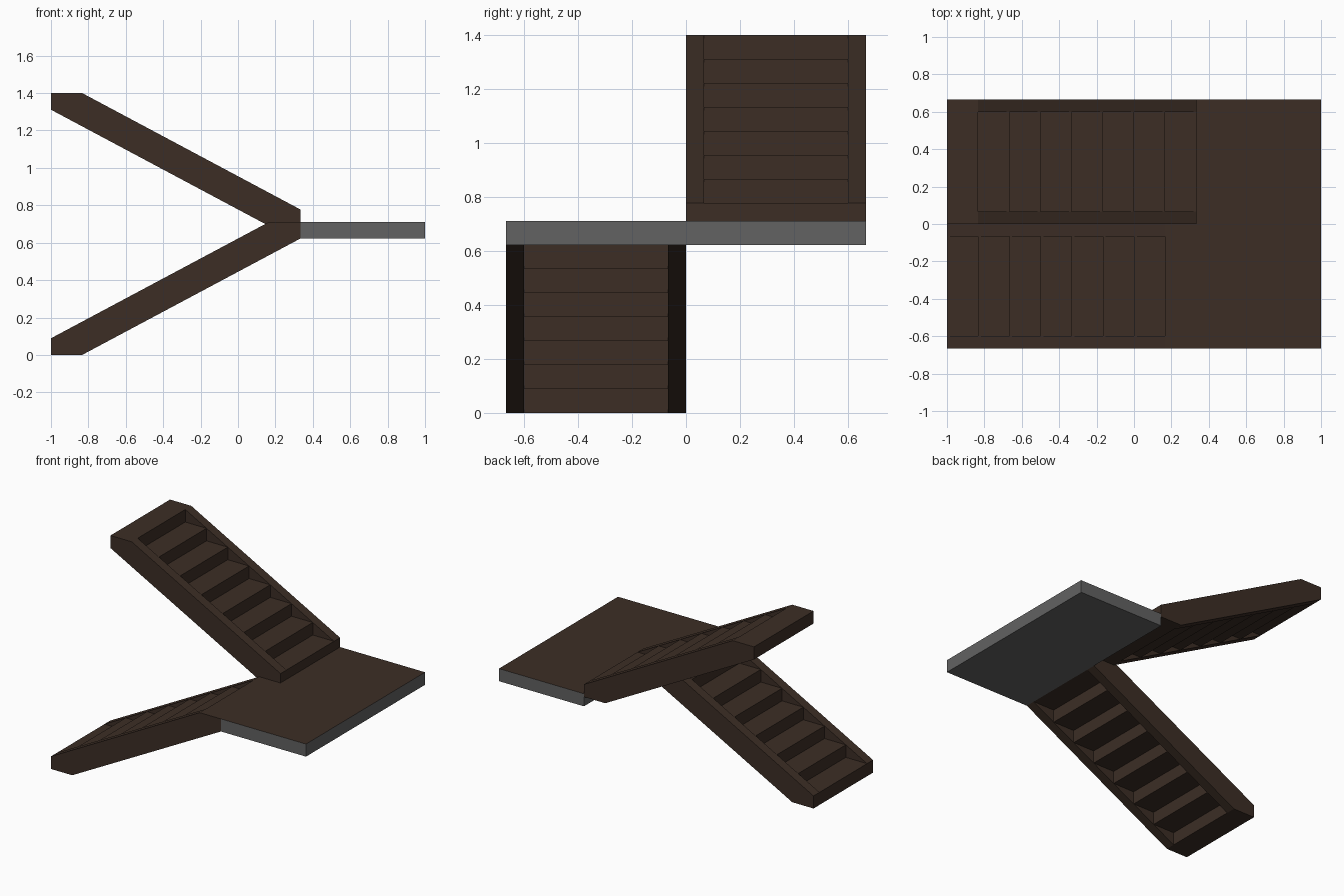
import bpy, bmesh
from mathutils import Matrix, Vector

if "Cube" in bpy.data.objects:
    bpy.data.objects.remove(bpy.data.objects["Cube"])

RUN, RISE, N = 1 / 6, 0.0889, 8        # tread depth, riser height, steps per flight
WIDTH, STRINGER = 2 / 3, 0.067         # flight width, side beam thickness
X0, X1 = -1.0, 1 / 3                   # flight ends


def material(name, rgb):
    m = bpy.data.materials.new(name)
    m.diffuse_color = (*rgb, 1)
    m.use_nodes = True
    m.node_tree.nodes["Principled BSDF"].inputs["Base Color"].default_value = m.diffuse_color
    return m


wood = material("dark_brown", (0.045, 0.027, 0.0185))
grey = material("concrete_grey", (0.122, 0.122, 0.122))


def finish(name, bm, mats):
    bmesh.ops.recalc_face_normals(bm, faces=bm.faces)
    me = bpy.data.meshes.new(name)
    bm.to_mesh(me)
    bm.free()
    for m in mats:
        me.materials.append(m)
    ob = bpy.data.objects.new(name, me)
    bpy.context.collection.objects.link(ob)
    return ob


def add_box(bm, lo, hi):
    lo, hi = Vector(lo), Vector(hi)
    mat = Matrix.Translation((lo + hi) / 2) @ Matrix.Diagonal((*(hi - lo), 1))
    bmesh.ops.create_cube(bm, size=1, matrix=mat)


def flight(prefix, y0, z0, flip):
    """Two sloped side beams with solid block steps between them."""
    fx = (lambda x: X0 + X1 - x) if flip else (lambda x: x)
    top = N * RISE
    profile = [(X0, 0), (X0 + RUN, 0), (X1, top - RISE),
               (X1, top), (X1 - RUN, top), (X0, RISE)]
    # side beams
    for side, y in (("front", y0), ("back", y0 + WIDTH - STRINGER)):
        bm = bmesh.new()
        face = bm.faces.new([bm.verts.new((fx(x), y, z0 + z)) for x, z in profile])
        ext = bmesh.ops.extrude_face_region(bm, geom=[face], use_keep_orig=True)
        moved = [v for v in ext["geom"] if isinstance(v, bmesh.types.BMVert)]
        bmesh.ops.translate(bm, verts=moved, vec=(0, STRINGER, 0))
        finish(f"{prefix}_{side}_stringer", bm, [wood])
    # steps
    bm = bmesh.new()
    for k in range(N):
        xs = sorted((fx(X0 + k * RUN), fx(X0 + (k + 1) * RUN)))
        add_box(bm, (xs[0], y0 + STRINGER, z0 + k * RISE),
                (xs[1], y0 + WIDTH - STRINGER, z0 + (k + 1) * RISE))
    finish(f"{prefix}_steps", bm, [wood])


flight("lower_flight", -WIDTH, 0, False)
flight("upper_flight", 0, 1.4 - N * RISE, True)

# landing slab: grey with a wooden top face
bm = bmesh.new()
add_box(bm, (X1, -WIDTH, (N - 1) * RISE), (1, WIDTH, N * RISE))
bm.normal_update()
for f in bm.faces:
    f.material_index = 1 if f.normal.z > 0.5 else 0
finish("landing", bm, [grey, wood])
